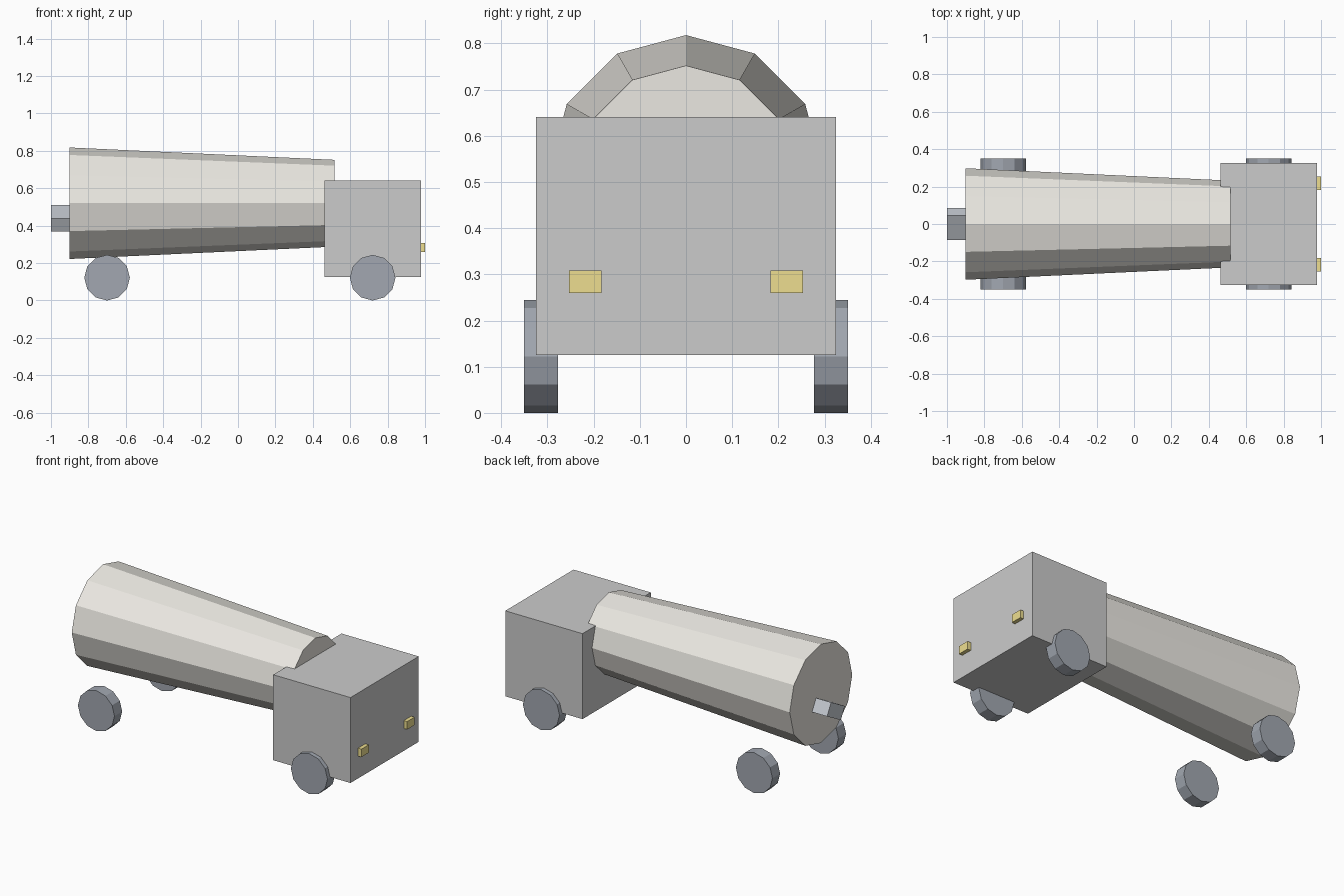
import bpy
from math import pi

if "Cube" in bpy.data.objects:
    bpy.data.objects.remove(bpy.data.objects["Cube"])


def paint(obj, name, colour):
    mat = bpy.data.materials.get(name) or bpy.data.materials.new(name)
    mat.diffuse_color = (*colour, 1)
    mat.use_nodes = True
    mat.node_tree.nodes["Principled BSDF"].inputs["Base Color"].default_value = mat.diffuse_color
    obj.data.materials.append(mat)


def box(name, centre, size, roll=0):
    bpy.ops.mesh.primitive_cube_add(size=1, location=centre, rotation=(roll, 0, 0))
    obj = bpy.context.object
    obj.name = name
    obj.scale = size
    return obj


# Tapered mixing drum, wide end at the back, pushed slightly into the cab
bpy.ops.mesh.primitive_cone_add(vertices=12, radius1=0.298, radius2=0.232, depth=1.415,
                                location=(-0.1925, 0, 0.52), rotation=(0, pi / 2, 0))
drum = bpy.context.object
drum.name = "mixer_drum"
paint(drum, "drum_paint", (0.83, 0.81, 0.76))

# Cab block
box("cab", (0.72, 0, 0.383), (0.515, 0.65, 0.515))

# Discharge chute, rolled about the long axis
chute = box("chute", (-0.94, 0, 0.44), (0.12, 0.15, 0.08), roll=0.5)
paint(chute, "chute_metal", (0.58, 0.61, 0.66))

for side, label in ((-1, "right"), (1, "left")):
    # Wheels
    for x, end in ((-0.70, "rear"), (0.72, "front")):
        bpy.ops.mesh.primitive_cylinder_add(vertices=12, radius=0.122, depth=0.073,
                                            location=(x, side * 0.314, 0.122),
                                            rotation=(pi / 2, 0, 0))
        wheel = bpy.context.object
        wheel.name = f"{end}_{label}_wheel"
        paint(wheel, "tyre", (0.36, 0.39, 0.44))

    # Headlights
    lamp = box(f"{label}_headlight", (0.985, side * 0.218, 0.284), (0.03, 0.07, 0.048))
    paint(lamp, "lamp_yellow", (0.85, 0.73, 0.28))
